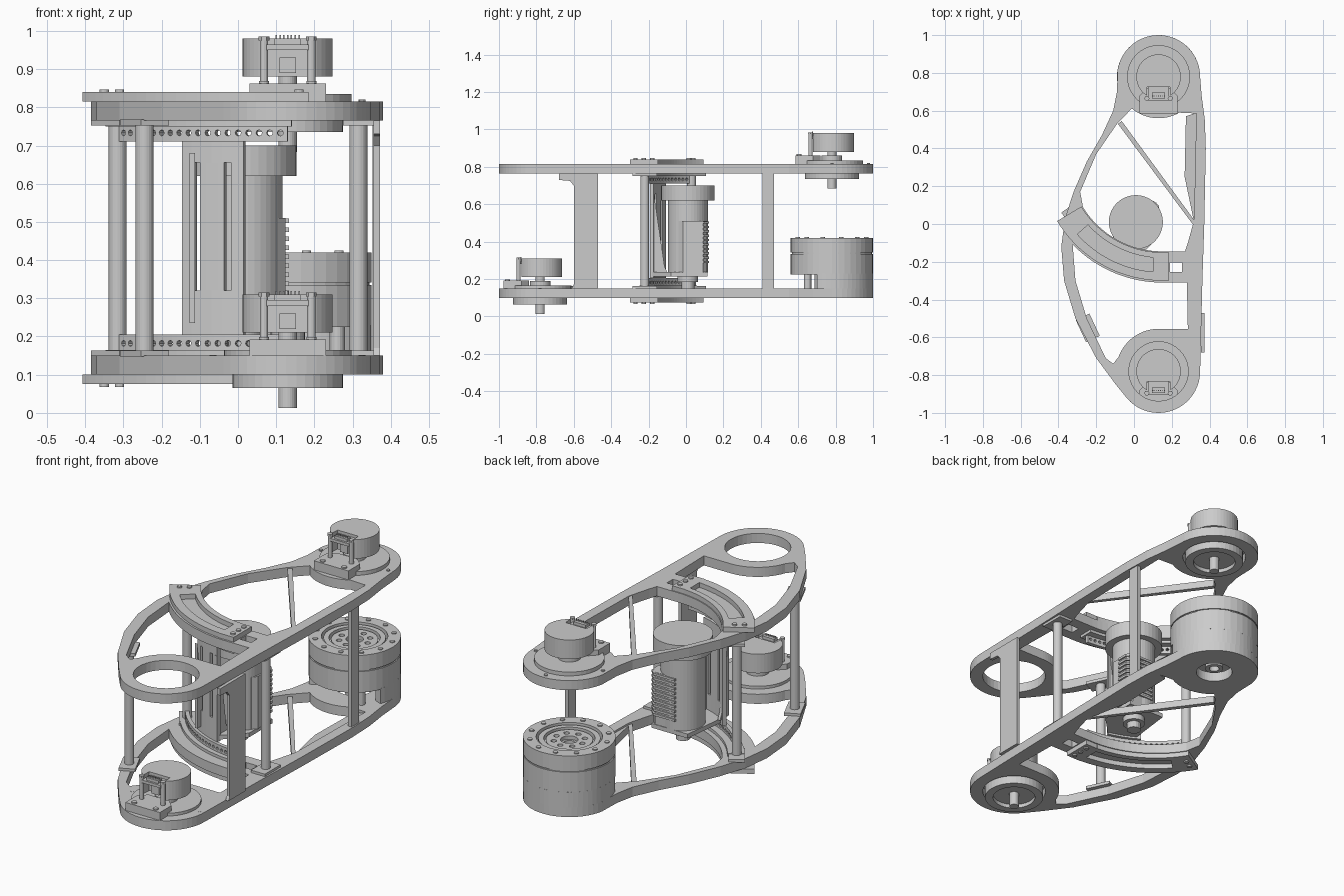
import bpy, bmesh
from math import sin, cos, pi, radians
from mathutils import Vector

if "Cube" in bpy.data.objects:
    bpy.data.objects.remove(bpy.data.objects["Cube"])

MID = 0.915                      # lower and upper parts mirror about z = MID / 2
CX, CY = 0.13, 0.78              # joint axis
AX, AY = 0.15, 0.35              # centre of the curved motor rail


def arc(cx, cy, r, a0, a1, n=16):
    return [(cx + r * cos(radians(a0 + (a1 - a0) * i / n)),
             cy + r * sin(radians(a0 + (a1 - a0) * i / n))) for i in range(n + 1)]


def circ(cx, cy, r, n=40):
    return arc(cx, cy, r, 0, 360, n)[:-1]


def rect(x0, x1, y0, y1):
    return [(x0, y0), (x1, y0), (x1, y1), (x0, y1)]


def sector(cx, cy, r0, r1, a0, a1, n=20):
    return arc(cx, cy, r1, a0, a1, n) + arc(cx, cy, r0, a1, a0, n)


def prism(name, z0, z1, outer, *holes, sideways=False):
    """Extrude an outline with holes from z0 to z1 (along x when sideways)."""
    cu = bpy.data.curves.new(name, 'CURVE')
    cu.dimensions, cu.fill_mode, cu.extrude = '2D', 'BOTH', (z1 - z0) / 2
    for loop in (outer,) + holes:
        s = cu.splines.new('POLY')
        s.points.add(len(loop) - 1)
        for p, (x, y) in zip(s.points, loop):
            p.co = (x, y, 0, 1)
        s.use_cyclic_u = True
    tmp = bpy.data.objects.new(name + "_outline", cu)
    bpy.context.collection.objects.link(tmp)
    me = bpy.data.meshes.new_from_object(tmp.evaluated_get(bpy.context.evaluated_depsgraph_get()))
    bpy.data.objects.remove(tmp)
    bm = bmesh.new()
    bm.from_mesh(me)
    for v in bm.verts:
        v.co.z += (z0 + z1) / 2
        if sideways:
            v.co = Vector((v.co.z, v.co.x, v.co.y))
    bmesh.ops.remove_doubles(bm, verts=bm.verts, dist=1e-5)
    bmesh.ops.recalc_face_normals(bm, faces=bm.faces)
    bm.to_mesh(me)
    bm.free()
    me.shade_flat()
    me.name = name
    ob = bpy.data.objects.new(name, me)
    bpy.context.collection.objects.link(ob)
    return ob


def pair(name, z0, z1, outer, *holes):
    """Upper part plus its mirrored lower twin."""
    return (prism("upper_" + name, z0, z1, outer, *holes),
            prism("lower_" + name, MID - z1, MID - z0, outer, *holes))


# side plates
outline = (arc(CX, CY, .22, 0, 170, 24)
           + [(-.09, .7), (-.11, .6), (-.17, .47), (-.25, .33), (-.32, .17), (-.365, .03),
              (-.385, -.12), (-.37, -.3), (-.31, -.5), (-.2, -.71), (-.1, -.845)]
           + arc(CX, -CY, .22, 220, 360, 20)
           + [(.362, -.3), (.372, 0), (.38, .4), (.375, .55), (.358, .68)])
front_opening = (arc(AX, AY, .66, 224, 271)
                 + [(.28, -.31), (.285, -.555)] + arc(CX, -CY, .225, 90, 160)
                 + [(-.11, -.74), (-.15, -.71), (-.25, -.5), (-.31, -.3)])
rear_opening = (arc(AX, AY, .495, 270, 212)
                + [(-.285, .17), (-.2, .37), (-.09, .53)] + arc(CX, CY, .22, 230, 300)
                + [(.33, .585), (.318, .02), (.285, -.1), (.27, -.145)])
notch = rect(.19, .255, -.255, -.205)
for name, z, rear_r in (("lower_plate", .1, .09), ("upper_plate", .765, .157)):
    prism(name, z, z + .05, outline, front_opening, rear_opening, notch,
          circ(CX, -CY, .157), circ(CX, CY, rear_r))
pair("diagonal_strut", .775, .812, [(-.085, .53), (.31, .0), (.325, .012), (-.065, .545)])
prism("lower_plate_gusset", .1, .14, [(.275, .57), (.333, .59), (.318, .01), (.268, .25)])

# curved rail plates with a sunken lane
pair("rail_inner_rim", .815, .84, sector(AX, AY, .5, .53, 211, 266))
pair("rail_outer_rim", .815, .84, sector(AX, AY, .605, .65, 211, 266))
pair("rail_left_end", .815, .84, sector(AX, AY, .53, .605, 211, 222, 4))
pair("rail_right_end", .815, .84, [(.1, -.15), (.185, -.15), (.185, -.3), (.1, -.3)])
for x, y in ((-.31, .04), (-.35, .015), (.16, -.18), (.16, -.225), (.16, -.27)):
    pair("rail_bolt", .84, .847, circ(x, y, .012, 12))

# perforated racks under the rails
for rack, z in zip(pair("perforated_rack", .71, .757, sector(AX, AY, .555, .575, 216, 268, 34)),
                   (.733, .182)):
    bm = bmesh.new()
    for i in range(18):
        a = radians(218.5 + i * 2.8)
        d = Vector((cos(a), sin(a), 0))
        m = d.to_track_quat('Z', 'Y').to_matrix().to_4x4()
        m.translation = Vector((AX, AY, z)) + d * .565
        bmesh.ops.create_cone(bm, cap_ends=True, segments=8, radius1=.008, radius2=.008,
                              depth=.06, matrix=m)
    me = bpy.data.meshes.new("rack_hole_cutter")
    bm.to_mesh(me)
    bm.free()
    cutter = bpy.data.objects.new("rack_hole_cutter", me)
    bpy.context.collection.objects.link(cutter)
    cutter.hide_render = True
    cutter.hide_set(True)
    mod = rack.modifiers.new("holes", 'BOOLEAN')
    mod.object, mod.solver = cutter, 'EXACT'
pair("rack_flange", .75, .765, sector(AX, AY, .52, .6, 214, 269))

# spacers between the plates
for x, y, turn in ((-.245, -.55, 25), (.315, -.22, 0), (-.315, .03, 35)):
    prism("spacer_rod", .15, .765, circ(x, y, .0235, 24))
    c, s = cos(radians(turn)), sin(radians(turn))
    foot = [(x + c * u - s * v, y + s * u + c * v)
            for u, v in rect(-.04, .04, -.065, .065)]
    pair("rod_foot", .752, .768, foot)
prism("side_wall", .355, .372,
      [(-.61, .15), (-.47, .15), (-.47, .765), (-.68, .765), (-.68, .73), (-.62, .725), (-.6, .7),
       (-.6, .17)], sideways=True)
prism("side_strip", .352, .372, rect(.408, .47, .15, .765), sideways=True)

# drive motor in the middle
prism("motor_body", .235, .63, circ(.01, .01, .107))
prism("motor_cap", .62, .70, circ(.01, .01, .143))
prism("motor_terminal_box", .235, .51, [(0, -.04), (.105, -.04), (.125, -.015), (.125, .09),
                                        (.1, .112), (0, .112)])
for i in range(10):
    z = .285 + i * .0235
    prism("vent_fin", z, z + .012, [(-.02, .04), (.133, .035), (.133, .095), (.105, .122), (-.02, .122)])
prism("motor_base", .215, .237, [(-.12, -.13), (.02, -.18), (.12, -.08), (.12, .115), (-.09, .115)])
prism("motor_boss", .185, .215, circ(.01, .01, .055))
prism("drive_pinion", .15, .185, circ(.01, .01, .035, 16))

# slotted motor bracket, curved along the rail
for a0, a1 in ((238, 241.5), (243.5, 250.5), (252.5, 256)):
    prism("bracket_panel_strip", .32, .655, sector(AX, AY, .54, .56, a0, a1, 4))
for z0, z1 in ((.205, .32), (.655, .71)):
    prism("bracket_panel_end", z0, z1, sector(AX, AY, .54, .56, 238, 256, 6))
for x in (-.12, .005):
    prism("bracket_rib", x - .007, x + .007,
          [(-.175, .68), (-.175, .235), (-.1, .235), (-.115, .27)], sideways=True)


# joint encoders
def encoder(tag, y, z):
    p = lambda n, a, b, *loops: prism(tag + n, z + a, z + b, *loops)
    p("flange", 0, .02, circ(CX, y, .167), circ(CX, y, .03))
    p("collar", -.08, .003, circ(CX, y, .145), circ(CX, y, .105))
    p("bearing", -.06, -.01, circ(CX, y, .106), circ(CX, y, .025))
    p("shaft", -.812 + .68, .07, circ(CX, y, .024, 24))
    p("hub", .02, .045, circ(CX, y, .055, 24))
    p("mount_block", 0, .047, [(CX - .1, y - .195), (CX + .1, y - .195), (CX + .1, y - .1),
                               (CX + .06, y - .06), (CX - .06, y - .06), (CX - .1, y - .1)])
    # cap with a flat cut-out at the front for the board
    p("cap", .065, .165, arc(CX, y, .118, -58, 238, 36)
      + [(CX - .06, y - .055), (CX + .06, y - .055)])
    p("board", .135, .15, rect(CX - .055, CX + .055, y - .125, y - .05))
    p("connector", .145, .165, rect(CX - .035, CX + .035, y - .115, y - .085))
    p("sensor", .075, .115, rect(CX - .022, CX + .022, y - .09, y - .055))
    for sx in (-1, 1):
        p("post", .04, .16, circ(CX + sx * .062, y - .115, .011, 12))
        p("post_nut", .16, .17, circ(CX + sx * .062, y - .115, .014, 6))
        p("block_bolt", .047, .054, circ(CX + sx * .062, y - .175, .013, 12))
    for i in range(7):
        x = CX - .03 + i * .01
        p("pin", .165, .174, rect(x - .002, x + .002, y - .105, y - .1))
    for a in (0, 90, 180):
        p("flange_bolt", 0, .006, circ(CX + .195 * cos(radians(a)), y + .195 * sin(radians(a)), .009, 10))


encoder("upper_encoder_", CY, .815)
encoder("lower_encoder_", -CY, .145)

# rear joint actuator
prism("actuator_skirt", .15, .23, sector(CX, CY, .175, .22, -21, 205, 36))
prism("actuator_post", .15, .23, circ(CX + .13, CY - .13, .02, 16))
prism("actuator_body", .225, .335, circ(CX, CY, .22), circ(CX, CY, .03))
prism("actuator_groove", .335, .342, circ(CX, CY, .214), circ(CX, CY, .03))
prism("actuator_upper_body", .342, .385, circ(CX, CY, .22), circ(CX, CY, .03))
prism("actuator_rim", .385, .42, circ(CX, CY, .22), circ(CX, CY, .158))
prism("actuator_inner_ring", .385, .412, circ(CX, CY, .148), circ(CX, CY, .122))
prism("actuator_output", .385, .404, circ(CX, CY, .112),
      circ(CX, CY, .042, 24), *[circ(CX + .075 * cos(i * pi / 4), CY + .075 * sin(i * pi / 4), .014, 12)
                                for i in range(8)])
prism("actuator_lower_hub", .12, .226, circ(CX, CY, .045, 24), circ(CX, CY, .025, 24))
for i in range(12):
    a = (i + .5) * pi / 6
    prism("actuator_bolt", .42, .425, circ(CX + .19 * cos(a), CY + .19 * sin(a), .012, 12))
